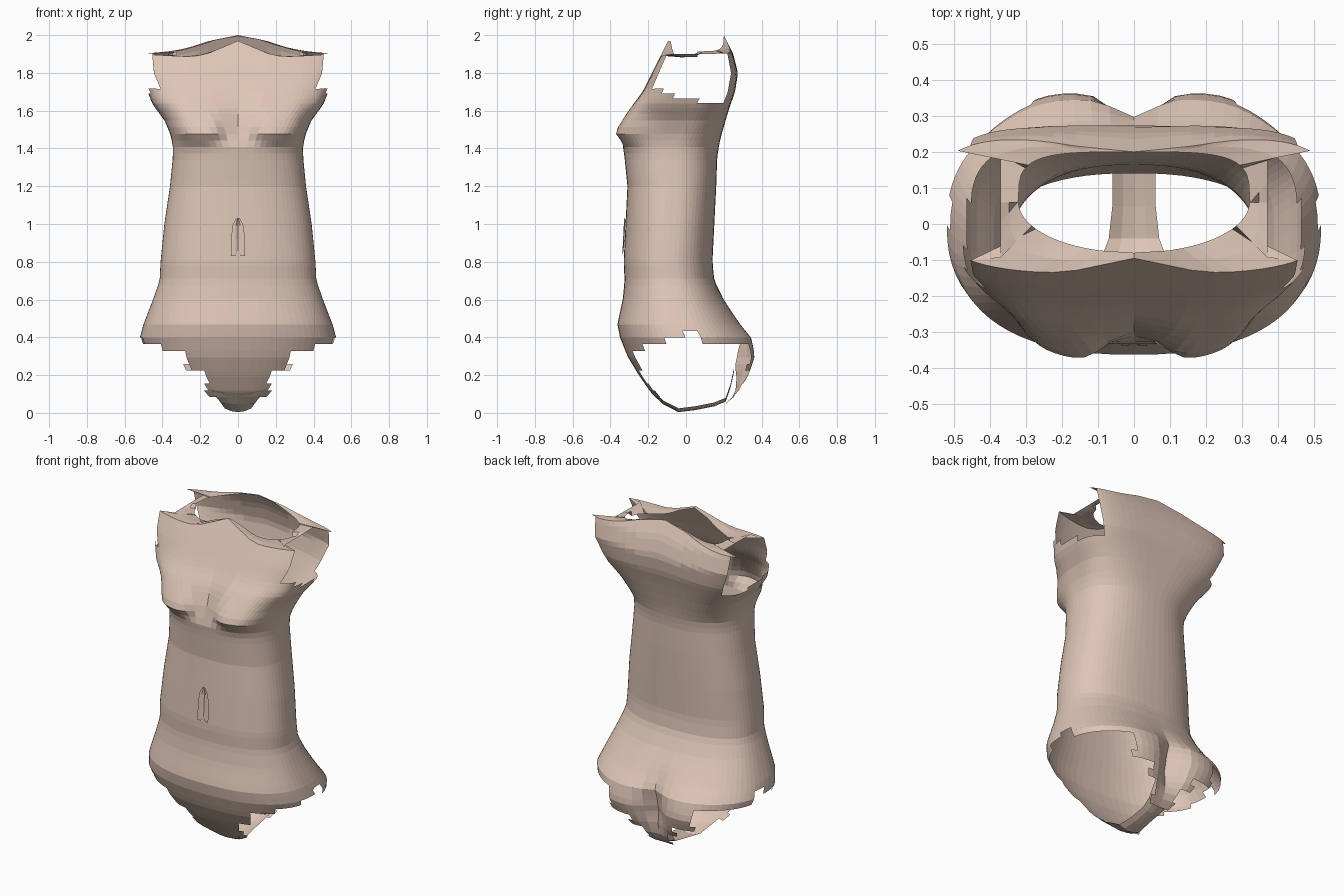
import bpy, bmesh, math
from math import exp, sin, cos, pi

cube = bpy.data.objects.get("Cube")
if cube:
    bpy.data.objects.remove(cube, do_unlink=True)

skin = bpy.data.materials.new("pale skin")
skin.use_nodes = True
skin.diffuse_color = (0.73, 0.56, 0.47, 1)
skin.node_tree.nodes["Principled BSDF"].inputs["Base Color"].default_value = skin.diffuse_color

# height, half width, front depth, back depth
PROFILE = [
    (.05, .20, -.12, .22), (.1, .30, -.18, .28), (.2, .42, -.25, .335),
    (.3, .49, -.31, .36), (.4, .52, -.35, .345), (.47, .50, -.363, .29),
    (.6, .45, -.335, .2), (.7, .415, -.325, .15), (.8, .41, -.33, .14),
    (1, .39, -.32, .15), (1.2, .36, -.31, .16), (1.35, .345, -.325, .165),
    (1.42, .345, -.335, .175), (1.48, .36, -.31, .19), (1.55, .39, -.285, .21),
    (1.63, .45, -.262, .235), (1.7, .48, -.225, .26), (1.8, .53, -.18, .275),
    (1.9, .54, -.13, .25), (2, .53, -.08, .2)]
COLUMNS, ROWS, LOW, ARMPIT = 72, 56, .05, 1.6


def section(z):
    """Half width, front and back of the body at a height."""
    for a, b in zip(PROFILE, PROFILE[1:]):
        if z <= b[0]:
            k = max(0, (z - a[0]) / (b[0] - a[0]))
            return [p + (q - p) * k for p, q in zip(a[1:], b[1:])]
    return PROFILE[-1][1:]


def signed_pow(v, e):
    return math.copysign(abs(v) ** e, v)


def top_edge(x, front):
    """Neckline height, raised at the middle."""
    if front:
        return 1.87 + .1 * exp(-(x / .13) ** 2) + .03 * min(1, abs(x) / .5)
    return 1.9 + .1 * exp(-(x / .25) ** 2)


def body_point(row, col):
    z = LOW + (2 - LOW) * row / ROWS
    t = 2 * pi * col / COLUMNS
    front = cos(t) > 0
    square = 2.4 + 1.6 * min(1, max(0, (z - 1.4) / .3))
    x = section(z)[0] * signed_pow(sin(t), 2 / square)
    if z > ARMPIT:
        z = ARMPIT + (z - ARMPIT) * (top_edge(x, front) - ARMPIT) / (2 - ARMPIT)
    w, f, b = section(z)
    x = w * signed_pow(sin(t), 2 / square)
    y = (f + b) / 2 - (b - f) / 2 * signed_pow(cos(t), 2 / square)
    if front:
        # bust, with a steep curved underside
        across = (abs(x) - .21) / .14
        peak = 1.48 + .02 * across ** 2
        fall = .045 if z < peak else .14
        y -= .072 * exp(-across ** 4 - ((z - peak) / fall) ** 2)
    else:
        # buttocks with a cleft between them
        y += .025 * exp(-((abs(x) - .26) / .13) ** 2 - ((z - .3) / .14) ** 2)
        y -= .09 * exp(-(x / .07) ** 2 - ((z - .28) / .15) ** 2)
    return x, y, z


def is_opening(c):
    """True where an armhole or a leg hole removes the surface."""
    x, y, z = abs(c.x), c.y, c.z
    w, f, b = section(z)
    if z > ARMPIT:
        inside = abs(y - (f + b) / 2) / ((b - f) / 2) < .85
        return inside and x > .33 and z > 1.63 + max(0, .1 - y) * .33
    hem = .33 + .33 * (y + .27) if y < .07 else .375
    if z > hem:
        return False
    if y < 0:
        limit = .26 if z > .21 else .17 if z > .1 else .1
    else:
        limit = .28 if z > .24 else .15 if z > .14 else .08
    return x > limit


def make(name, points, faces):
    mesh = bpy.data.meshes.new(name)
    mesh.from_pydata(points, [], faces)
    mesh.materials.append(skin)
    obj = bpy.data.objects.new(name, mesh)
    bpy.context.collection.objects.link(obj)
    return obj


def grid_faces(rows, cols, closed=False):
    wide = cols if closed else cols - 1
    return [(r * cols + c, r * cols + (c + 1) % cols,
             (r + 1) * cols + (c + 1) % cols, (r + 1) * cols + c)
            for r in range(rows - 1) for c in range(wide)]


# torso shell with cut openings
points = [body_point(r, c) for r in range(ROWS + 1) for c in range(COLUMNS)]
torso = make("torso", points, grid_faces(ROWS + 1, COLUMNS, True))
bm = bmesh.new()
bm.from_mesh(torso.data)
holes = [f for f in bm.faces if is_opening(f.calc_center_median())]
bmesh.ops.delete(bm, geom=holes, context='FACES')
bm.to_mesh(torso.data)
bm.free()

# shoulder yoke: from the top rim inward to the neck opening
points = []
for step in (0, .5, 1):
    for c in range(COLUMNS):
        x, y, z = body_point(ROWS, c)
        front = cos(2 * pi * c / COLUMNS) > 0
        nx = x * .6
        u = min(1, abs(nx) / .32)
        ny = .06 - .14 * (1 - u ** 2) ** .5 if front else .06 + .14 * (1 - u ** 4) ** .25
        nz = top_edge(nx, front) - .005
        if -.1 < y < .2:
            x = math.copysign(min(abs(x), .37), x)
        points.append((x + (nx - x) * step, y + (ny - y) * step, z + (nz - z) * step))
make("shoulder_yoke", points, grid_faces(3, COLUMNS, True))

# crotch strip joining the front panel to the back
path = [(-.185, .105, .15), (-.12, .045, .1), (-.04, .004, .07), (.05, .015, .06),
        (.15, .035, .06), (.21, .06, .07), (.235, .13, .06), (.255, .22, .04)]
points = [(w * s, y, z + .02 * s * s) for y, z, w in path for s in (-1, -.5, 0, .5, 1)]
make("crotch_strip", points, grid_faces(len(path), 5))

# navel fold: a shallow hooded flap
points = []
for z, half in ((.83, .036), (.92, .036), (.99, .03), (1.03, .01)):
    y = section(z)[1]
    points += [(half * s, y - .009 + .007 * (s == 0), z + .03 * (s == 0) * (z < .9))
               for s in (-1, -.4, 0, .4, 1)]
make("navel", points, grid_faces(4, 5))
